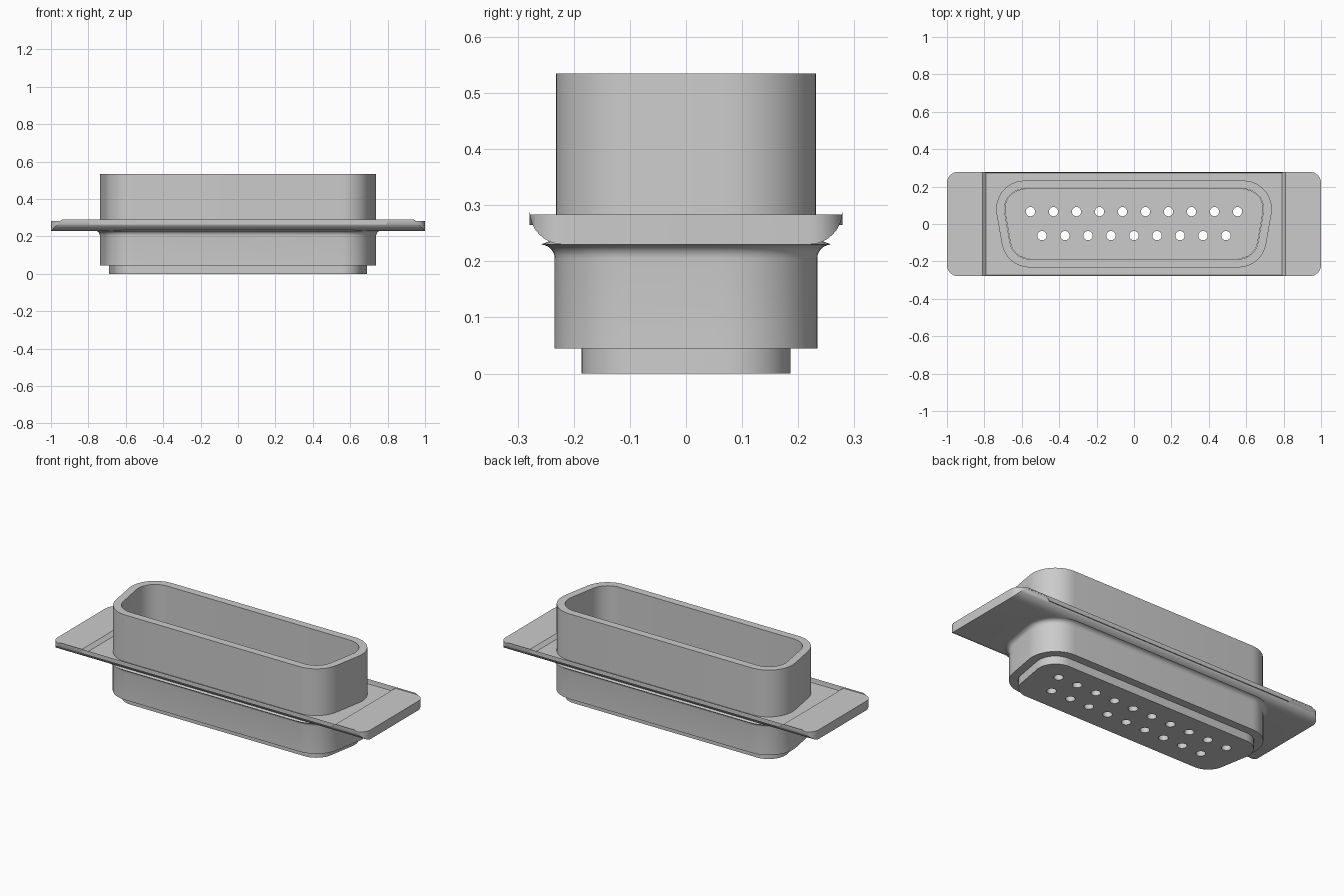
import bpy, bmesh
from math import sin, cos, tan, radians, pi

cube = bpy.data.objects.get("Cube")
if cube:
    bpy.data.objects.remove(cube, do_unlink=True)

grey = bpy.data.materials.new("light grey")
grey.use_nodes = True
COLOUR = (0.6, 0.6, 0.6, 1)
grey.diffuse_color = COLOUR
grey.node_tree.nodes["Principled BSDF"].inputs["Base Color"].default_value = COLOUR

SLANT = radians(10)
RADIUS = 0.152      # outer corner radius of the D outline
CENTRE_Y = 0.08     # corner arc centres
CENTRE_X = 0.585


def make_object(name, bm):
    bmesh.ops.recalc_face_normals(bm, faces=bm.faces[:])
    mesh = bpy.data.meshes.new(name)
    bm.to_mesh(mesh)
    bm.free()
    mesh.materials.append(grey)
    obj = bpy.data.objects.new(name, mesh)
    bpy.context.collection.objects.link(obj)
    return obj


def select(obj):
    bpy.ops.object.select_all(action='DESELECT')
    obj.select_set(True)
    bpy.context.view_layer.objects.active = obj


def smooth(obj):
    select(obj)
    bpy.ops.object.shade_smooth_by_angle(angle=radians(30))


def cut(obj, cutter):
    cutter.hide_render = True
    mod = obj.modifiers.new("cut", 'BOOLEAN')
    mod.operation = 'DIFFERENCE'
    mod.solver = 'EXACT'
    mod.object = cutter
    select(obj)
    bpy.ops.object.modifier_apply(modifier=mod.name)
    bpy.data.objects.remove(cutter, do_unlink=True)


def d_outline(inset, steps=12):
    """Rounded trapezoid, wider at the back, shrunk by inset."""
    r = RADIUS - inset
    low_x = CENTRE_X - 2 * CENTRE_Y * tan(SLANT)
    half = []
    for cx, cy, a0, a1 in ((low_x, -CENTRE_Y, -pi / 2, -SLANT),
                           (CENTRE_X, CENTRE_Y, -SLANT, pi / 2)):
        for i in range(steps + 1):
            a = a0 + (a1 - a0) * i / steps
            half.append((cx + r * cos(a), cy + r * sin(a)))
    return half + [(-x, y) for x, y in reversed(half)]


def loft(name, section, closed=False):
    """Skin D outlines through (inset, z) pairs; cap the ends unless closed."""
    bm = bmesh.new()
    rings = [[bm.verts.new((x, y, z)) for x, y in d_outline(inset)] for inset, z in section]
    pairs = list(zip(rings, rings[1:]))
    if closed:
        pairs.append((rings[-1], rings[0]))
    else:
        bm.faces.new(rings[0])
        bm.faces.new(rings[-1])
    n = len(rings[0])
    for a, b in pairs:
        for i in range(n):
            j = (i + 1) % n
            bm.faces.new((a[i], a[j], b[j], b[i]))
    return make_object(name, bm)


# Shell: lower skirt with a fillet under the flange, then the hood
WALL, FILLET, FLANGE_Z = 0.044, 0.025, 0.23
section = [(WALL, 0.045), (-0.002, 0.045)]
for i in range(7):
    a = i / 6 * pi / 2
    section.append((-0.002 - FILLET * (1 - cos(a)), FLANGE_Z - FILLET * (1 - sin(a))))
section += [(0, FLANGE_Z + 0.01), (0, 0.535), (WALL, 0.535)]
smooth(loft("shell", section, closed=True))

# Flange: stepped plate with raised ends and rounded corners
bm = bmesh.new()
right = [(1, FLANGE_Z), (1, 0.283), (0.81, 0.283), (0.79, 0.265)]
profile = right + [(-x, z) for x, z in reversed(right)]
front = bm.faces.new([bm.verts.new((x, -0.279, z)) for x, z in profile])
moved = bmesh.ops.extrude_face_region(bm, geom=[front])["geom"]
bmesh.ops.translate(bm, vec=(0, 0.558, 0),
                    verts=[v for v in moved if isinstance(v, bmesh.types.BMVert)])
corners = [e for e in bm.edges if all(abs(v.co.x) > 0.99 for v in e.verts)
           and abs(e.verts[0].co.y - e.verts[1].co.y) < 0.01]
bmesh.ops.bevel(bm, geom=corners, offset=0.06, segments=8, profile=0.5, affect='EDGES')
flange = make_object("flange", bm)
cut(flange, loft("flange_cutter", [(0.02, 0.1), (0.02, 0.4)]))
smooth(flange)

# Insert: block filling the lower shell, pierced by two rows of contact holes
insert = loft("insert", [(WALL + 0.002, 0), (WALL + 0.002, FLANGE_Z)])
bm = bmesh.new()
PITCH = 0.123
for count, y in ((10, 0.066), (9, -0.062)):
    for i in range(count):
        before = set(bm.verts)
        bmesh.ops.create_cone(bm, cap_ends=True, segments=24, radius1=0.025,
                              radius2=0.025, depth=0.8)
        bmesh.ops.translate(bm, vec=((i - (count - 1) / 2) * PITCH, y, 0.1),
                            verts=[v for v in bm.verts if v not in before])
cut(insert, make_object("hole_cutter", bm))
smooth(insert)
